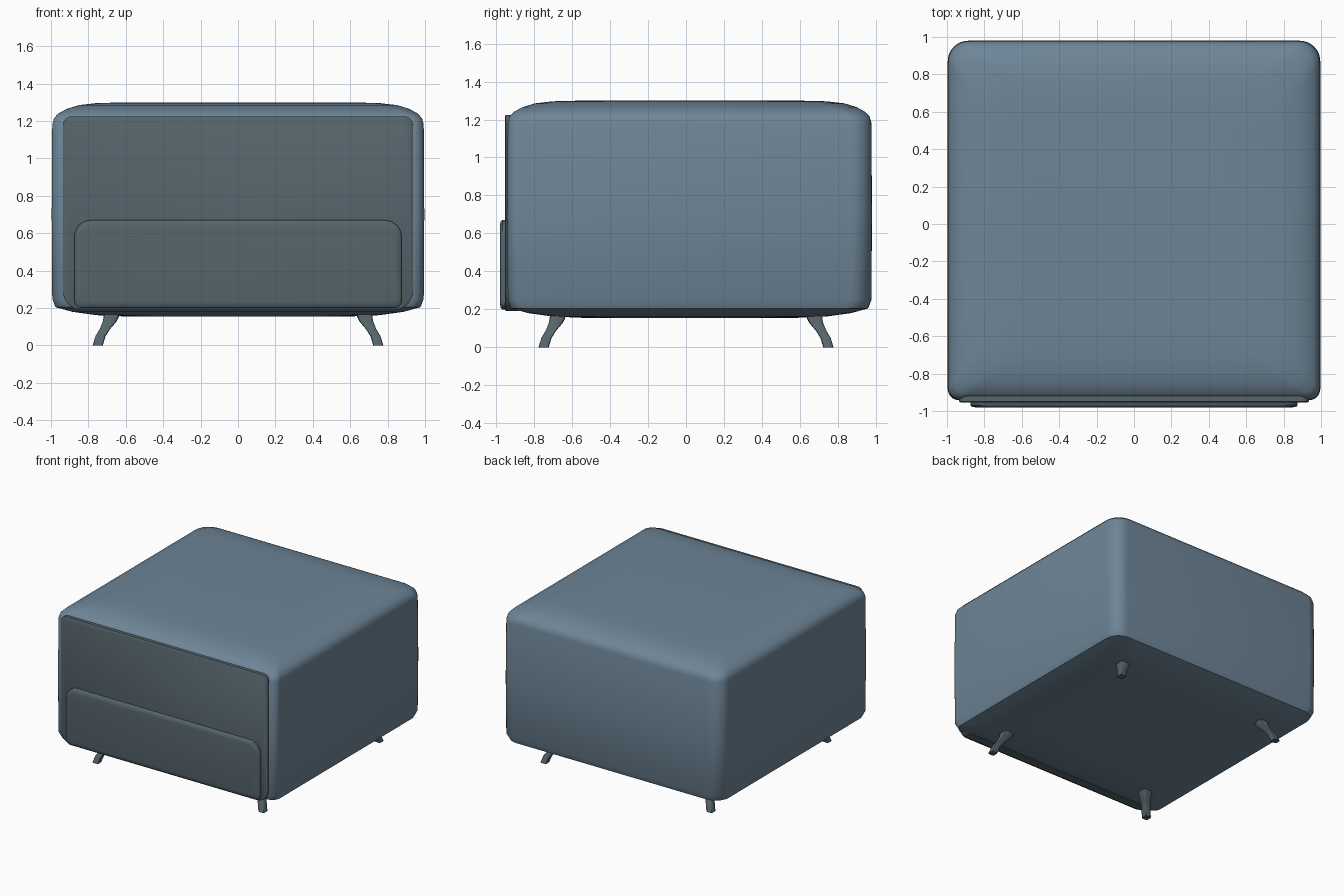
import bpy, bmesh
from math import radians, sin, cos, pi

if "Cube" in bpy.data.objects:
    bpy.data.objects.remove(bpy.data.objects["Cube"], do_unlink=True)


def material(name, colour):
    mat = bpy.data.materials.new(name)
    mat.use_nodes = True
    mat.diffuse_color = colour
    mat.node_tree.nodes["Principled BSDF"].inputs["Base Color"].default_value = colour
    return mat


fabric = material("slate blue fabric", (0.155, 0.235, 0.31, 1))
panel_grey = material("dark grey panel", (0.091, 0.128, 0.147, 1))


def rounded(u0, u1, v0, v1, low, high, steps=8):
    """Rounded rectangle with separate corner radii for the low and high v sides."""
    points = []
    corners = ((u1, v1, high, -1, -1), (u0, v1, high, 1, -1),
               (u0, v0, low, 1, 1), (u1, v0, low, -1, 1))
    for k, (u, v, r, su, sv) in enumerate(corners):
        for i in range(steps + 1):
            a = pi / 2 * (k + i / steps)
            points.append((u + su * r + r * cos(a), v + sv * r + r * sin(a)))
    return points


def loft(name, rings, mat, angle=40):
    """Skin a stack of equal-sized rings and cap both ends."""
    bm = bmesh.new()
    loops = [[bm.verts.new(p) for p in ring] for ring in rings]
    for a, b in zip(loops, loops[1:]):
        for i in range(len(a)):
            j = (i + 1) % len(a)
            bm.faces.new((a[i], a[j], b[j], b[i]))
    bm.faces.new(loops[0])
    bm.faces.new(loops[-1])
    bmesh.ops.recalc_face_normals(bm, faces=bm.faces)
    mesh = bpy.data.meshes.new(name)
    bm.to_mesh(mesh)
    bm.free()
    mesh.materials.append(mat)
    obj = bpy.data.objects.new(name, mesh)
    bpy.context.collection.objects.link(obj)
    bpy.ops.object.select_all(action="DESELECT")
    obj.select_set(True)
    bpy.context.view_layer.objects.active = obj
    bpy.ops.object.shade_smooth_by_angle(angle=radians(angle))
    return obj


# Upholstered body: shallow chamfered base, soft crowned top
layers = ((0.155, 0.4), (0.162, 0.24), (0.18, 0.11), (0.205, 0.02), (0.25, 0.003),
          (0.7, 0), (1.18, 0.003), (1.215, 0.012), (1.24, 0.035), (1.265, 0.08),
          (1.285, 0.145), (1.296, 0.24), (1.3, 0.4))
body = []
for z, inset in layers:
    half = 0.996 - inset
    outline = rounded(-half, half, -0.942 + inset, 0.98 - inset,
                      0.06 + 0.4 * inset, 0.11 + 0.4 * inset)
    body.append([(x, y, z) for x, y in outline])
loft("body", body, fabric)


def front_plate(name, half, bottom, top, low, high, depths):
    """Upright plate whose rings step forward along -y."""
    rings = []
    for y, inset in depths:
        outline = rounded(-half + inset, half - inset, bottom + inset, top - inset, low, high)
        rings.append([(x, y, z) for x, z in outline])
    loft(name, rings, panel_grey)


# Front panel and the raised lower pocket
front_plate("front_panel", 0.935, 0.19, 1.225, 0.1, 0.045,
            ((-0.88, 0), (-0.948, 0), (-0.954, 0.008)))
front_plate("lower_pocket", 0.875, 0.2, 0.67, 0.04, 0.09,
            ((-0.94, 0), (-0.968, 0), (-0.976, 0.006), (-0.981, 0.03)))

# Four splayed, slightly bent feet: height, diagonal position, half thickness
leg_profile = ((0, 0.75, 0.027), (0.05, 0.735, 0.027), (0.09, 0.71, 0.028),
               (0.13, 0.685, 0.037), (0.18, 0.67, 0.045))
for sx, side in ((1, "left"), (-1, "right")):
    for sy, end in ((-1, "front"), (1, "back")):
        rings = []
        for z, d, h in leg_profile:
            outline = rounded(-h, h, -h, h, h * 0.4, h * 0.4, 2)
            rings.append([(sx * d + x, sy * d + y, z) for x, y in outline])
        loft(f"{end}_{side}_leg", rings, panel_grey)
